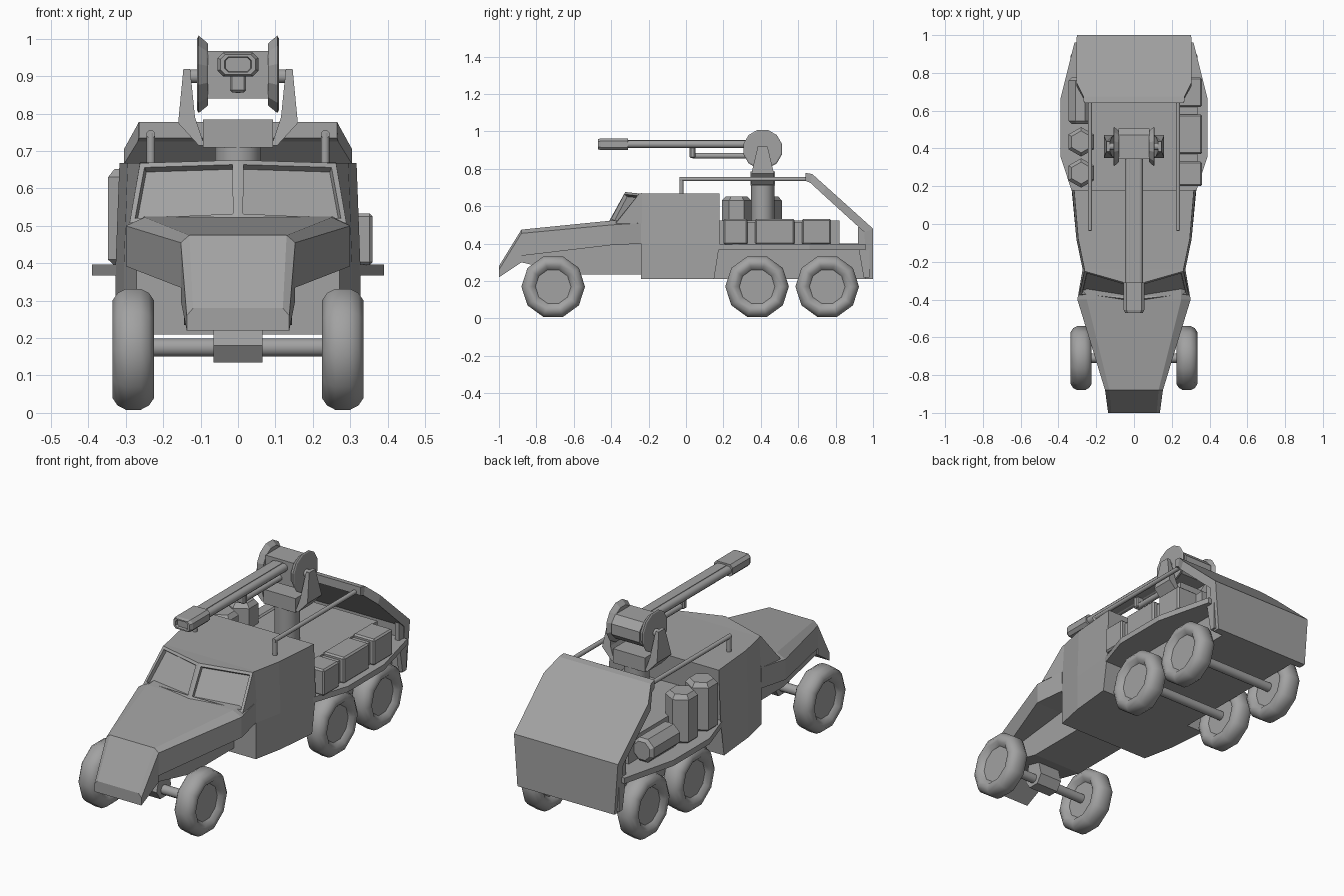
import bpy, bmesh, math
from mathutils import Vector, Matrix

grey = bpy.data.materials.new("plain_grey")
grey.diffuse_color = (0.36, 0.36, 0.36, 1)


def finish(name, bm, smooth=None):
    bmesh.ops.recalc_face_normals(bm, faces=bm.faces)
    me = bpy.data.meshes.new(name)
    bm.to_mesh(me)
    bm.free()
    me.materials.append(grey)
    ob = bpy.data.objects.new(name, me)
    bpy.context.collection.objects.link(ob)
    if smooth:
        bpy.ops.object.select_all(action='DESELECT')
        ob.select_set(True)
        bpy.context.view_layer.objects.active = ob
        bpy.ops.object.shade_smooth_by_angle(angle=math.radians(smooth))
    return ob


def loft(name, rings, smooth=None):
    """Skin a list of equal-length point rings and cap both ends."""
    bm = bmesh.new()
    vs = [[bm.verts.new(p) for p in r] for r in rings]
    n = len(rings[0])
    for a, b in zip(vs, vs[1:]):
        for i in range(n):
            bm.faces.new((a[i], a[(i + 1) % n], b[(i + 1) % n], b[i]))
    bm.faces.new(vs[0])
    bm.faces.new(vs[-1][::-1])
    return finish(name, bm, smooth)


def prism_x(name, prof, x0, x1):
    return loft(name, [[(x, y, z) for y, z in prof] for x in (x0, x1)])


def prism_y(name, prof, y0, y1):
    return loft(name, [[(x, y, z) for x, z in prof] for y in (y0, y1)])


def box(name, x0, x1, y0, y1, z0, z1, bevel=0):
    ob = prism_x(name, [(y0, z0), (y1, z0), (y1, z1), (y0, z1)], x0, x1)
    if bevel:
        m = ob.modifiers.new("bevel", 'BEVEL')
        m.width, m.segments = bevel, 1
    return ob


def lathe(name, prof, centre, axis, n, smooth=None, turn=0):
    """Rings of (offset, radius) along an axis."""
    q = Vector((0, 0, 1)).rotation_difference(Vector(axis))
    c = Vector(centre)
    rings = [[c + q @ Vector((r * math.cos(turn + 2 * math.pi * i / n),
                              r * math.sin(turn + 2 * math.pi * i / n), h))
              for i in range(n)] for h, r in prof]
    return loft(name, rings, smooth)


def tube(name, a, b, r, n=8):
    d = Vector(b) - Vector(a)
    return lathe(name, [(0, r), (d.length, r)], a, d.normalized(), n, 50, math.pi / n)


# Hood: flared upper shell over a narrow lower hull
def hood_ring(y, w, wt, zt, zs, zl):
    return [(-w, y, zl), (w, y, zl), (w, y, zs), (wt, y, zt), (-wt, y, zt), (-w, y, zs)]

loft("hood", [hood_ring(-0.88, 0.153, 0.13, 0.475, 0.455, 0.335),
              hood_ring(-0.40, 0.30, 0.25, 0.523, 0.50, 0.392),
              hood_ring(-0.24, 0.272, 0.25, 0.53, 0.51, 0.40)])
loft("nose", [[(-0.137, -1, 0.22), (0.137, -1, 0.22), (0.137, -1, 0.26),
               (0.12, -1, 0.28), (-0.12, -1, 0.28), (-0.137, -1, 0.26)],
              hood_ring(-0.88, 0.153, 0.13, 0.475, 0.455, 0.30)])
prism_x("lower_hull", [(-0.88, 0.30), (-0.6, 0.235), (-0.24, 0.235), (-0.24, 0.42),
                       (-0.88, 0.42)], -0.145, 0.145)

# Windshield block: V shaped front with two recessed panes
bm = bmesh.new()
co = [(0, -0.41, 0.522), (0, -0.325, 0.676)]
for s in (-1, 1):
    co += [(s * 0.29, -0.375, 0.508), (s * 0.262, -0.25, 0.668),
           (s * 0.272, -0.235, 0.508), (s * 0.262, -0.235, 0.67)]
v = [bm.verts.new(p) for p in co]
panes = []
for k in (2, 6):
    panes.append(bm.faces.new((v[0], v[k], v[k + 1], v[1])))
    bm.faces.new((v[k], v[k + 2], v[k + 3], v[k + 1]))
bm.faces.new((v[1], v[3], v[5], v[9], v[7]))
bmesh.ops.recalc_face_normals(bm, faces=bm.faces)
bmesh.ops.inset_individual(bm, faces=panes, thickness=0.02, depth=0)
bmesh.ops.inset_individual(bm, faces=panes, thickness=0.002, depth=-0.02)
finish("windshield", bm)

# Cab: widening box with a slanted rear lower edge
def cab_ring(yb, yt, w):
    return [(-w, yb, 0.21), (w, yb, 0.21), (w, yt, 0.40), (w - 0.01, yt, 0.668),
            (-w + 0.01, yt, 0.668), (-w, yt, 0.40)]

loft("cab", [cab_ring(-0.24, -0.24, 0.272), cab_ring(-0.08, -0.08, 0.305),
             cab_ring(0.15, 0.18, 0.327)])

# Rear bed, deck and side fenders
box("rear_bed", -0.225, 0.225, 0.15, 0.97, 0.21, 0.40)
box("deck", -0.24, 0.24, 0.17, 0.82, 0.39, 0.525)
half = [(0.325, 0.16), (0.39, 0.36), (0.39, 0.66), (0.315, 0.96)]
outline = half + [(-x, y) for x, y in reversed(half)]
loft("fenders", [[(x, y, z) for x, y in outline] for z in (0.367, 0.397)])

# Rear canopy: bent plate, chamfered at the top
path = [(0.64, 0.778, 0.265, 0.64, 0.735), (0.675, 0.772, 0.268, 0.665, 0.725),
        (0.75, 0.705, 0.305, 0.73, 0.665), (1.0, 0.48, 0.303, 0.955, 0.46),
        (1.0, 0.21, 0.283, 0.96, 0.21)]
loft("rear_canopy", [[(-w, y, z), (w, y, z), (w, yi, zi), (-w, yi, zi)]
                     for y, z, w, yi, zi in path])
for s in (-1, 1):
    prism_x("canopy_cheek", [(0.95, 0.22), (0.98, 0.22), (0.98, 0.47), (0.955, 0.47),
                             (0.92, 0.49), (0.92, 0.39)], s * 0.27, s * 0.295)

# Luggage boxes on the right
for y0, y1 in ((0.20, 0.33), (0.37, 0.58), (0.62, 0.775)):
    box("luggage_box", 0.235, 0.36, y0, y1, 0.395, 0.533, 0.008)
box("luggage_shelf", 0.235, 0.335, 0.22, 0.75, 0.395, 0.515)

# Drums on the left
for y in (0.27, 0.435):
    lathe("upright_drum", [(0, 0.06), (0.015, 0.078), (0.235, 0.078), (0.257, 0.058)],
          (-0.28, y, 0.395), (0, 0, 1), 6, None, math.pi / 6)
lathe("lying_drum", [(0, 0.05), (0.015, 0.066), (0.23, 0.066), (0.245, 0.05)],
      (-0.285, 0.53, 0.462), (0, 1, 0), 8, None, math.pi / 8)

# Roof rails
for s in (-1, 1):
    x = s * 0.233
    tube("rail_post", (x, -0.025, 0.66), (x, -0.025, 0.748), 0.012)
    tube("rail_bar", (x, -0.035, 0.745), (x, 0.68, 0.745), 0.012)

# Wheels and axles
tyre = [(-0.03, 0.085), (-0.03, 0.095), (-0.052, 0.115), (-0.055, 0.138), (-0.042, 0.158),
        (-0.02, 0.17), (0.02, 0.17), (0.042, 0.158), (0.055, 0.138), (0.052, 0.115),
        (0.03, 0.095), (0.03, 0.085)]
for y in (-0.71, 0.38, 0.755):
    for s in (-1, 1):
        lathe("wheel", tyre, (s * 0.28, y, 0.17), (s, 0, 0), 10, 45, math.pi / 10)
    tube("axle", (-0.27, y, 0.175), (0.27, y, 0.175), 0.025, 10)
prism_x("front_gearbox", [(-0.77, 0.18), (-0.74, 0.135), (-0.68, 0.135), (-0.65, 0.18),
                          (-0.68, 0.30), (-0.74, 0.30)], -0.065, 0.065)

# Turret: pedestal, base, arms
lathe("turret_pedestal", [(0, 0.062), (0.20, 0.062)], (0, 0.41, 0.52), (0, 0, 1), 12, 40)
box("turret_base", -0.093, 0.093, 0.345, 0.475, 0.71, 0.785)
for s in (-1, 1):
    arm = [(0.09, 0.715, 0.06), (0.105, 0.715, 0.06), (0.16, 0.775, 0.06),
           (0.146, 0.92, 0.026), (0.128, 0.92, 0.026), (0.115, 0.79, 0.055)]
    loft("turret_arm", [[(s * x, 0.41 + e * d, z) for x, z, d in arm] for e in (-1, 1)])
    tube("pivot", (s * 0.08, 0.41, 0.90), (s * 0.14, 0.41, 0.90), 0.02)
    lathe("turret_disc", [(0, 0.085), (0.005, 0.09), (0.025, 0.107), (0.029, 0.10)],
          (s * 0.08, 0.41, 0.905), (s, 0, 0), 12, None, math.pi / 12)
prism_x("gun_housing", [(0.345, 0.84), (0.47, 0.84), (0.505, 0.875), (0.505, 0.93),
                        (0.47, 0.968), (0.345, 0.968)], -0.082, 0.082)

# Gun barrels, muzzle and recoil tube
for s in (-1, 1):
    tube("gun_barrel", (s * 0.027, -0.33, 0.932), (s * 0.027, 0.36, 0.932), 0.022)
box("barrel_rib", -0.02, 0.02, -0.32, 0.36, 0.915, 0.955)
oct8 = [(-0.055, 0.915), (-0.04, 0.9), (0.04, 0.9), (0.055, 0.915),
        (0.055, 0.948), (0.04, 0.963), (-0.04, 0.963), (-0.055, 0.948)]
def muzzle_ring(y, k):
    return [(x * k, y, 0.9315 + (z - 0.9315) * k) for x, z in oct8]
loft("muzzle", [muzzle_ring(-0.455, 0.6), muzzle_ring(-0.47, 0.65), muzzle_ring(-0.47, 0.85),
                muzzle_ring(-0.455, 1), muzzle_ring(-0.31, 1)])
tube("recoil_tube", (0, 0.035, 0.87), (0, 0.36, 0.87), 0.016)
box("recoil_bracket", -0.022, 0.022, 0.02, 0.05, 0.857, 0.92, 0.006)
